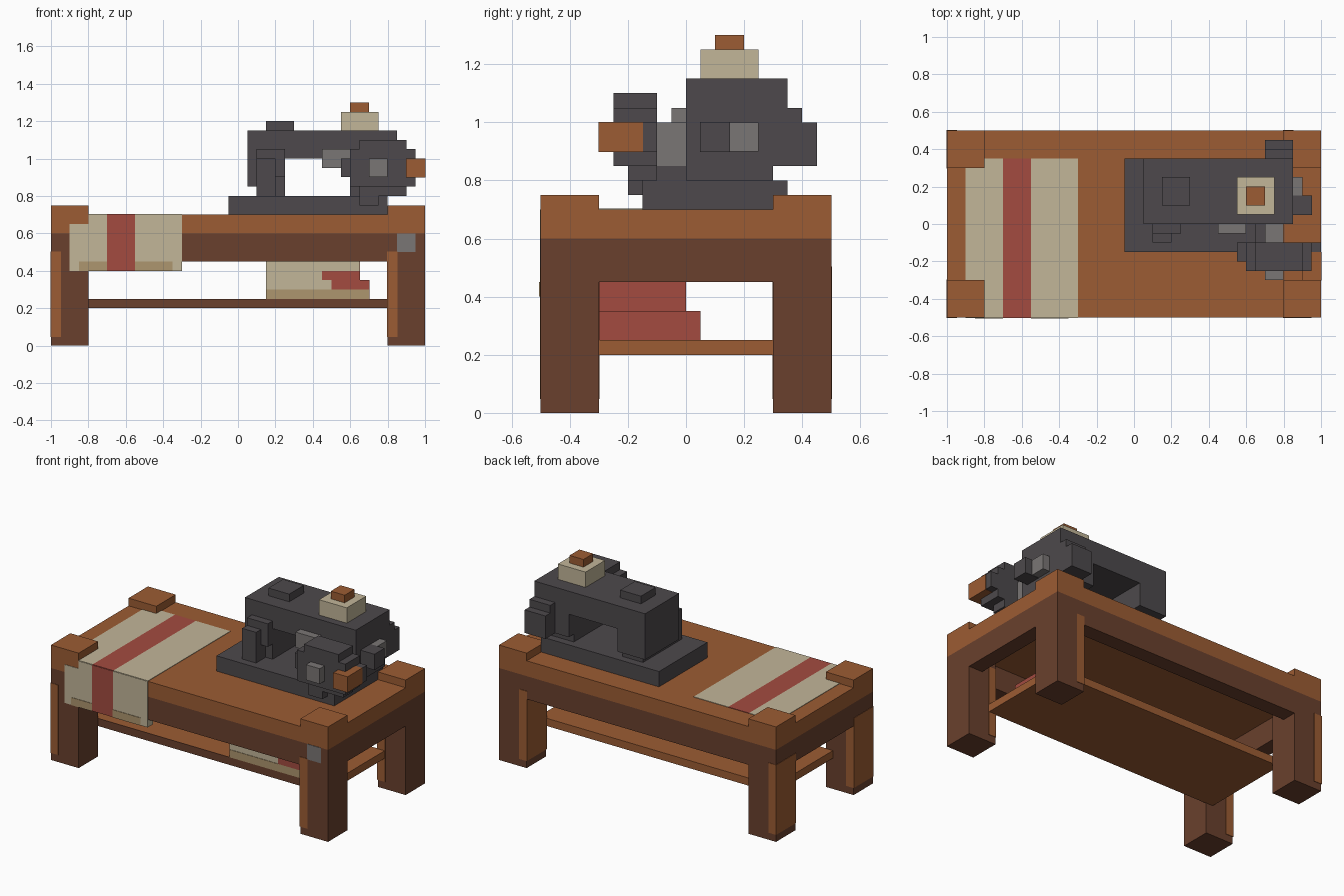
import bpy
import bmesh
from mathutils import Vector

GRID = 0.05      # all parts sit on a block grid
SKIN = 0.003     # thickness of painted plates

default_cube = bpy.data.objects.get("Cube")
if default_cube:
    bpy.data.objects.remove(default_cube, do_unlink=True)


def to_linear(channel):
    c = channel / 255
    return c / 12.92 if c <= 0.04045 else ((c + 0.055) / 1.055) ** 2.4


def make_material(name, hex_colour):
    colour = [to_linear(c) for c in bytes.fromhex(hex_colour)] + [1.0]
    mat = bpy.data.materials.new(name)
    mat.use_nodes = True
    mat.diffuse_color = colour
    mat.node_tree.nodes["Principled BSDF"].inputs["Base Color"].default_value = colour
    return mat


wood = make_material("warm wood", "9C5C33")
dark_wood = make_material("dark wood", "6A402D")
cream = make_material("cream cloth", "C2B699")
tan = make_material("tan trim", "AD966E")
red = make_material("red cloth", "A34B40")
iron = make_material("dark iron", "4D494C")
steel = make_material("grey steel", "7A7675")


def box(name, mat, x, y, z, grow=0.0):
    """Box from (low, high) grid ranges, optionally grown outwards as a skin."""
    low = Vector((x[0], y[0], z[0])) * GRID - Vector((grow,) * 3)
    high = Vector((x[1], y[1], z[1])) * GRID + Vector((grow,) * 3)
    bm = bmesh.new()
    bmesh.ops.create_cube(bm, size=1)
    for v in bm.verts:
        v.co = [(a + b) / 2 + c * (b - a) for a, b, c in zip(low, high, v.co)]
    mesh = bpy.data.meshes.new(name)
    bm.to_mesh(mesh)
    bm.free()
    mesh.materials.append(mat)
    obj = bpy.data.objects.new(name, mesh)
    bpy.context.collection.objects.link(obj)
    return obj


def top_plate(name, mat, x, y, z):
    """Thin painted plate lying on a surface at height z."""
    return box(name, mat, x, y, (z, z + SKIN / GRID))


def front_plate(name, mat, x, y, z, layer=1):
    """Thin painted plate on a surface that faces the front at y."""
    return box(name, mat, x, (y - layer * SKIN / GRID, y), z)


# Table top, legs and corner caps
box("table_top", wood, (-20, 20), (-10, 10), (12, 14))
for side, x in (("right", -20), ("left", 16)):
    for end, y in (("front", -10), ("back", 6)):
        label = f"{end}_{side}"
        depth = (y, y + 4)
        box(f"{label}_leg", dark_wood, (x, x + 4), depth, (0, 12))
        box(f"{label}_leg_facing", wood, (x, x + 1), depth, (1, 10), grow=SKIN)
        box(f"{label}_corner_cap", wood, (x, x + 4), depth, (14, 15))

# Apron frame
for end, y in (("front", -10), ("back", 8)):
    box(f"{end}_apron", dark_wood, (-16, 16), (y, y + 2), (9, 12))
for side, x in (("right", -20), ("left", 18)):
    box(f"{side}_apron", dark_wood, (x, x + 2), (-6, 6), (9, 12))

# Lower shelf with a dark front edge
box("shelf", wood, (-17, 17), (-6, 6), (4, 5))
front_plate("shelf_front_edge", dark_wood, (-16, 16), -6, (4, 5))
front_plate("leg_plate", steel, (17, 19), -10, (10, 12))

# Cloth runner lying on the table and hanging over the front
top_plate("runner_edge", cream, (-18, -16), (-6, 6), 14)
for name, mat, x in (("runner_outer", cream, (-16, -14)),
                     ("runner_stripe", red, (-14, -11)),
                     ("runner_inner", cream, (-11, -6))):
    top_plate(f"{name}_top", mat, x, (-10, 7), 14)
    front_plate(f"{name}_drape", mat, x, -10, (8, 14))
    box(f"{name}_hem", mat, x, (-10, -9), (8, 9))
front_plate("runner_edge_drape", cream, (-18, -16), -10, (8, 13))
for name, x in (("outer", (-17, -14)), ("inner", (-11, -7))):
    front_plate(f"{name}_hem_trim", tan, x, -10, (8, 9), layer=2)

# Folded fabric stack on the shelf
for name, right, back, z in (("lower", 14, 1, 5), ("upper", 13, 0, 7)):
    box(f"{name}_fabric", cream, (3, right), (-6, back), (z, z + 2))
    box(f"{name}_fabric_end", red, (right, right + SKIN / GRID), (-6, back), (z, z + 2))
front_plate("lower_fabric_trim", tan, (3, 14), -6, (5, 6))
front_plate("lower_fabric_patch", red, (10, 14), -6, (6, 7))
front_plate("upper_fabric_patch", red, (9, 13), -6, (7, 8))

# Sewing machine bed, columns and arm
box("machine_bed", iron, (-1, 16), (-3, 7), (14, 16))
box("machine_arm", iron, (1, 17), (0, 7), (20, 23))
for name, x, foot in (("needle", (1, 5), (2, 5)), ("drive", (12, 17), (12, 17))):
    box(f"{name}_column", iron, x, (0, 7), (17, 20))
    box(f"{name}_column_foot", iron, foot, (0, 6), (16, 17))

# Needle head fittings and tension bracket
box("needle_housing", iron, (2, 5), (-1, 0), (18, 21))
box("needle_bar", iron, (2, 4), (-2, 0), (16, 20))
box("tension_bracket", steel, (9, 12), (-1, 0), (19, 21))
box("arm_lid", iron, (3, 6), (2, 5), (23, 24))

# Thread spool
box("thread_spool", cream, (11, 15), (1, 5), (23, 25))
box("spool_pin", wood, (12, 14), (2, 4), (25, 26))

# Front wheel with hub, axle and crank handle
box("wheel_rim", iron, (12, 19), (-5, -2), (17, 21))
box("wheel_top", iron, (13, 18), (-5, -2), (21, 22))
box("wheel_side", iron, (11, 12), (-4, -2), (18, 20))
box("wheel_bottom", iron, (13, 18), (-4, -2), (16, 17))
box("wheel_stop", iron, (13, 15), (-4, -2), (15, 16))
box("wheel_hub", steel, (14, 16), (-6, -5), (18, 20))
box("wheel_axle", steel, (14, 16), (-2, 0), (17, 20))
box("wheel_support", iron, (13, 16), (-2, 0), (16, 17))
box("crank_arm", iron, (19, 20), (-3, -2), (18, 20))
box("crank_handle", wood, (18, 20), (-6, -3), (18, 20), grow=SKIN / 2)

# Side shaft and rear motor
box("side_plate", steel, (17, 18), (2, 5), (18, 20))
box("side_knob", iron, (17, 19), (1, 3), (18, 20), grow=SKIN / 2)
box("motor_mount", iron, (14, 17), (7, 8), (17, 21))
box("motor", iron, (14, 17), (8, 9), (17, 20))
